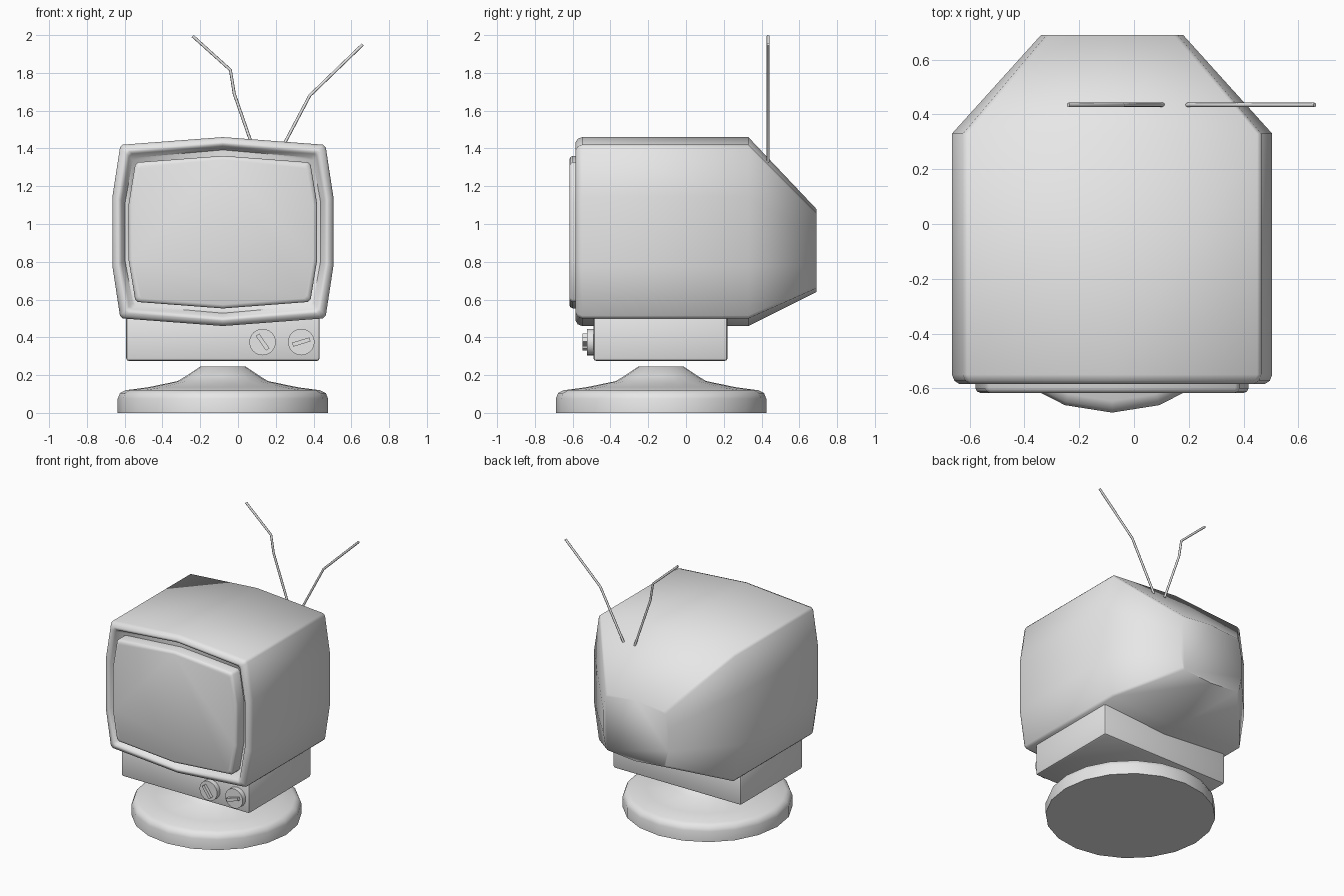
import bpy, bmesh, math
from mathutils import Matrix

if "Cube" in bpy.data.objects:
    bpy.data.objects.remove(bpy.data.objects["Cube"], do_unlink=True)

CX = -0.08  # the set is centred here, the antennas reach further to the left

grey = bpy.data.materials.new("plain grey")
grey.use_nodes = True
grey.diffuse_color = (0.8, 0.8, 0.8, 1)
grey.node_tree.nodes["Principled BSDF"].inputs["Base Color"].default_value = (0.8, 0.8, 0.8, 1)


def finish(name, bm, angle=40):
    bmesh.ops.recalc_face_normals(bm, faces=bm.faces)
    mesh = bpy.data.meshes.new(name)
    bm.to_mesh(mesh)
    bm.free()
    mesh.materials.append(grey)
    obj = bpy.data.objects.new(name, mesh)
    bpy.context.collection.objects.link(obj)
    bpy.ops.object.select_all(action="DESELECT")
    obj.select_set(True)
    bpy.context.view_layer.objects.active = obj
    bpy.ops.object.shade_smooth_by_angle(angle=math.radians(angle))
    return obj


def bulged_outline(hw, hz, bulge, cut):
    """Rectangle with bowed sides and small cut corners, as (x, z) points."""
    quarter = [(hw + bulge, hz * 0.4), (hw, hz - cut), (hw - cut, hz)]
    right = quarter + [(0, hz + bulge)] + [(-x, z) for x, z in reversed(quarter)]
    return right + [(-x, -z) for x, z in quarter] + [(0, -hz - bulge)] + \
        [(x, -z) for x, z in reversed(quarter)]


def loft(name, sections, angle):
    """Skin sections of (y, half width, half height, centre z, bulge)."""
    bm = bmesh.new()
    rings = []
    for y, hw, hz, cz, bulge in sections:
        rings.append([bm.verts.new((CX + x, y, cz + z))
                      for x, z in bulged_outline(hw, hz, bulge, 0.015)])
    n = len(rings[0])
    for a, b in zip(rings, rings[1:]):
        for i in range(n):
            j = (i + 1) % n
            bm.faces.new((a[i], a[j], b[j], b[i]))
    bm.faces.new(rings[0])
    bm.faces.new(rings[-1])
    return finish(name, bm, angle)


# Cabinet: tapered back, straight shell, rounded rim and recess
shell = [(0.69, 0.24, 0.2, 0.86, 0.02), (0.33, 0.545, 0.46, 0.96, 0.04)]
rim = [(-0.55, 0), (-0.573, 0.009), (-0.585, 0.028), (-0.585, 0.036),
       (-0.575, 0.048), (-0.53, 0.068)]
shell += [(y, 0.545 - d, 0.46 - d, 0.96, 0.04) for y, d in rim]
loft("cabinet", shell, 60)

# Screen: proud plate with a rounded border
edge = [(-0.52, 0), (-0.6, 0), (-0.612, 0.006), (-0.618, 0.02)]
loft("screen", [(y, 0.465 - d, 0.37 - d, 0.957, 0.034) for y, d in edge], 60)

# Control box under the cabinet
bm = bmesh.new()
bmesh.ops.create_cube(bm, size=1, matrix=Matrix.Translation((CX, -0.135, 0.395))
                      @ Matrix.Diagonal((1.025, 0.71, 0.24, 1)))
bmesh.ops.bevel(bm, geom=bm.edges[:], offset=0.015, segments=2, affect="EDGES", profile=0.5)
finish("control_box", bm, 40)

# Knobs: round dial with a raised grip bar
for side, x, tilt in (("right", 0.13, 55), ("left", 0.335, -17)):
    bm = bmesh.new()
    place = Matrix.Translation((x, -0.505, 0.375))
    bmesh.ops.create_cone(bm, cap_ends=True, segments=24, radius1=0.07, radius2=0.07,
                          depth=0.04, matrix=place @ Matrix.Rotation(math.pi / 2, 4, "X"))
    bmesh.ops.create_cube(bm, size=1, matrix=place @ Matrix.Translation((0, -0.025, 0))
                          @ Matrix.Rotation(math.radians(tilt), 4, "Y")
                          @ Matrix.Diagonal((0.095, 0.035, 0.022, 1)))
    finish(side + "_knob", bm, 40)

# Pedestal: turned foot
profile = [(0.557, 0), (0.557, 0.075), (0.545, 0.105), (0.515, 0.12), (0.4, 0.135),
           (0.24, 0.168), (0.195, 0.195), (0.12, 0.245)]
bm = bmesh.new()
sides = 20
rings = [[bm.verts.new((CX + r * math.cos(2 * math.pi * i / sides),
                        -0.132 + r * math.sin(2 * math.pi * i / sides), z))
          for i in range(sides)] for r, z in profile]
for a, b in zip(rings, rings[1:]):
    for i in range(sides):
        j = (i + 1) % sides
        bm.faces.new((a[i], a[j], b[j], b[i]))
bm.faces.new(rings[0])
bm.faces.new(rings[-1])
finish("pedestal", bm, 50)

# Antennas: thin bent rods
rods = {"right_antenna": [(0.105, 1.33), (-0.02, 1.69), (-0.04, 1.815), (-0.24, 1.995)],
        "left_antenna": [(0.195, 1.33), (0.38, 1.68), (0.66, 1.95)]}
for name, points in rods.items():
    curve = bpy.data.curves.new(name, "CURVE")
    curve.dimensions = "3D"
    curve.bevel_depth = 0.008
    curve.bevel_resolution = 2
    curve.use_fill_caps = True
    spline = curve.splines.new("POLY")
    spline.points.add(len(points) - 1)
    for p, (x, z) in zip(spline.points, points):
        p.co = (x, 0.435, z, 1)
    curve.materials.append(grey)
    bpy.context.collection.objects.link(bpy.data.objects.new(name, curve))
